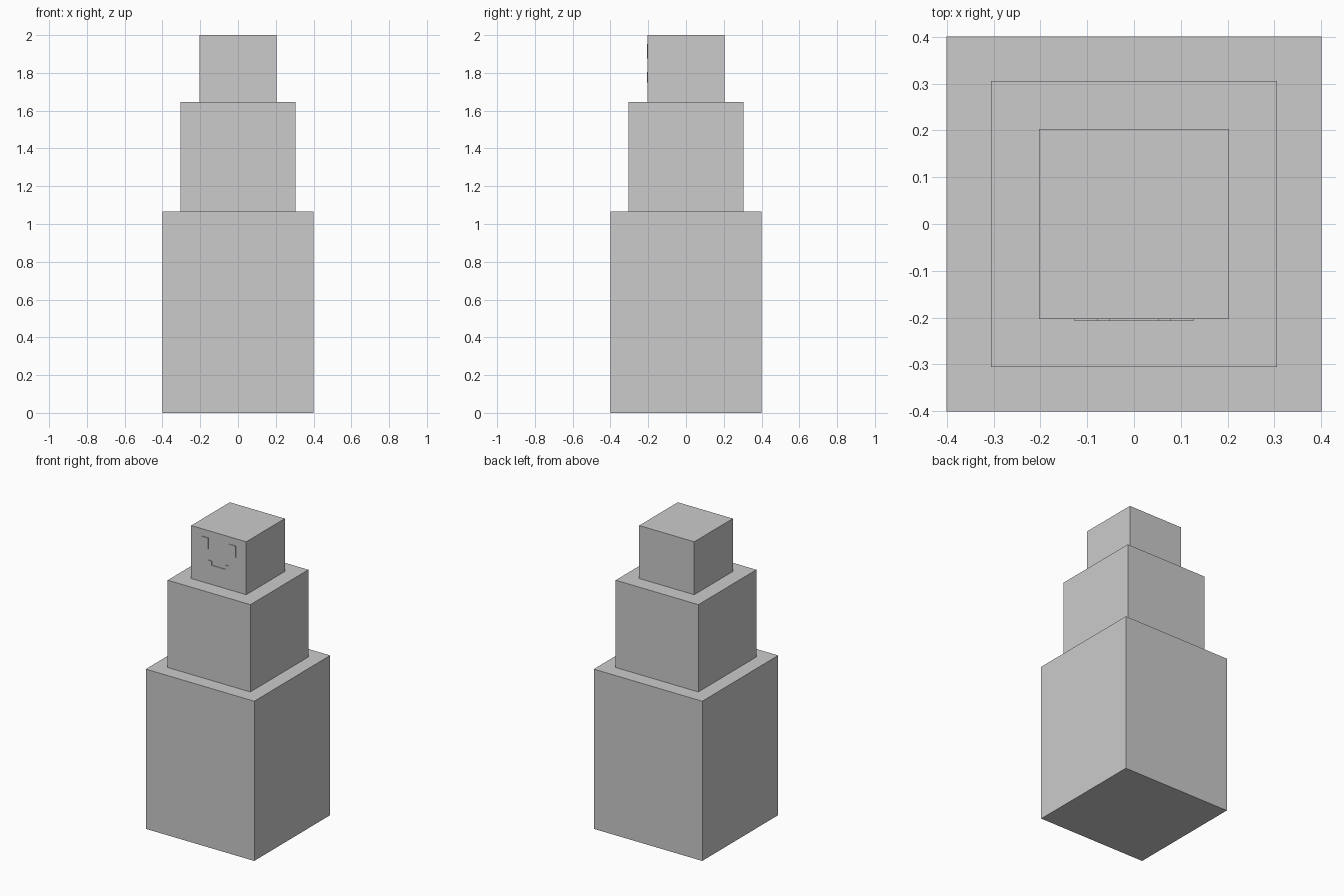
import bpy, bmesh

if "Cube" in bpy.data.objects:
    bpy.data.objects.remove(bpy.data.objects["Cube"])

def make_object(name, bm):
    bmesh.ops.recalc_face_normals(bm, faces=bm.faces[:])
    mesh = bpy.data.meshes.new(name)
    bm.to_mesh(mesh)
    bm.free()
    ob = bpy.data.objects.new(name, mesh)
    bpy.context.collection.objects.link(ob)
    return ob

# Stepped body: one square shell of three tiers (half width, height)
bm = bmesh.new()
rings = []
for half, z0, z1 in [(0.4, 0, 1.065), (0.305, 1.065, 1.647), (0.203, 1.647, 2.0)]:
    for z in (z0, z1):
        rings.append([bm.verts.new((sx * half, sy * half, z))
                      for sx, sy in [(-1, -1), (1, -1), (1, 1), (-1, 1)]])
for a, b in zip(rings, rings[1:]):
    for i in range(4):
        j = (i + 1) % 4
        bm.faces.new((a[i], a[j], b[j], b[i]))
bm.faces.new(rings[0])
bm.faces.new(rings[-1])
make_object("stepped_body", bm)

# Face details: flat outlines raised slightly off the front of the head
FACE_Y, RAISE = -0.203, 0.004

def raised_shape(name, outline):
    bm = bmesh.new()
    face = bm.faces.new([bm.verts.new((x, FACE_Y, z)) for x, z in outline])
    new = bmesh.ops.extrude_face_region(bm, geom=[face], use_keep_orig=True)["geom"]
    bmesh.ops.translate(bm, vec=(0, -RAISE, 0),
                        verts=[v for v in new if isinstance(v, bmesh.types.BMVert)])
    return make_object(name, bm)

# Eyes
for side, s in (("left", 1), ("right", -1)):
    raised_shape("eye_" + side, [(s * 0.077, 1.877), (s * 0.127, 1.877),
                                 (s * 0.127, 1.952), (s * 0.077, 1.952)])

# Smiling mouth, mirrored from a half outline
half = [(0.077, 1.75), (0.077, 1.805), (0.051, 1.805), (0.051, 1.777)]
raised_shape("mouth", half + [(-x, z) for x, z in reversed(half)])
